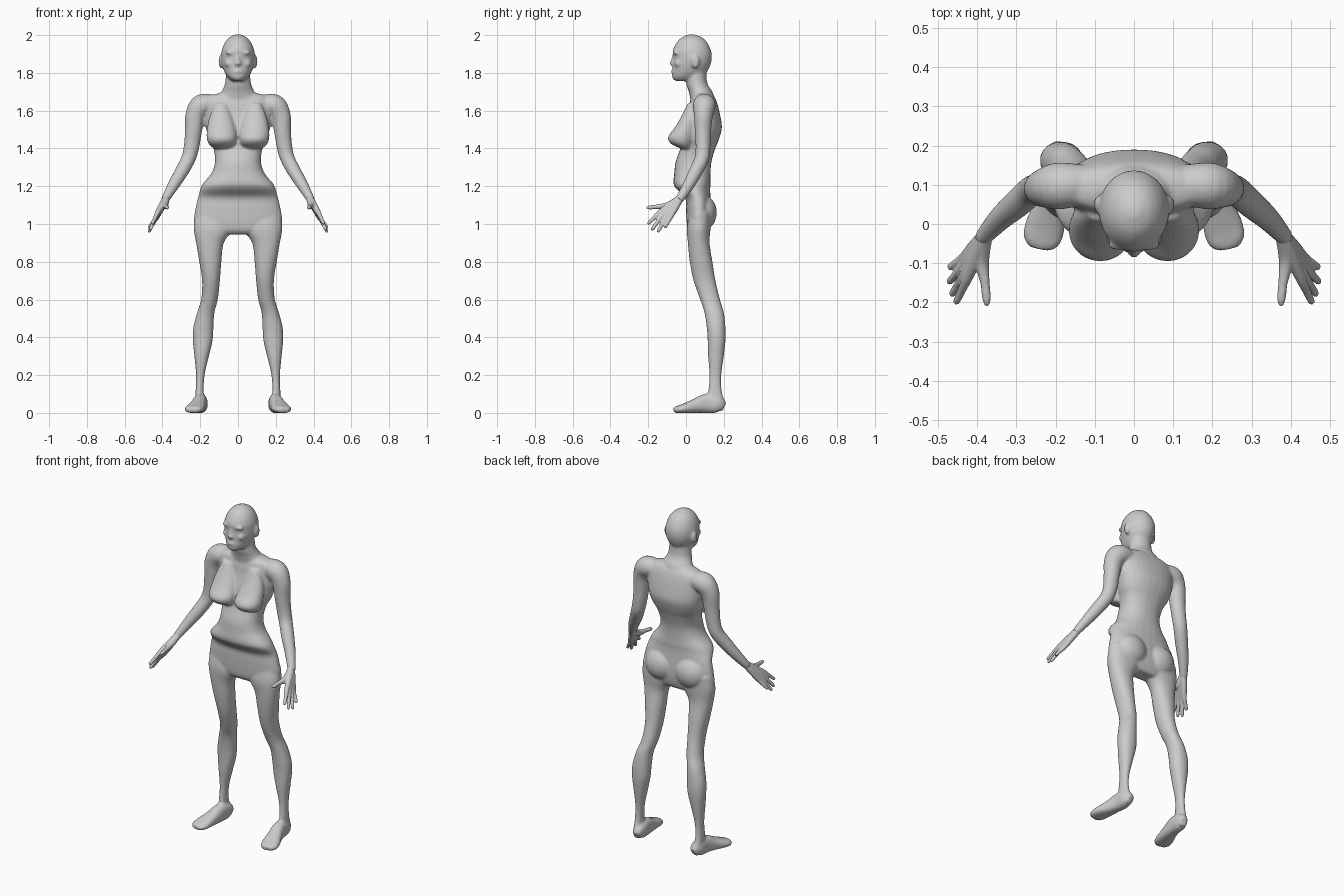
import bpy, bmesh, math
from mathutils import Vector, Matrix

skin = bpy.data.materials.new("plain_grey")
skin.diffuse_color = (0.6, 0.6, 0.6, 1)


def smooth_rows(rows, steps=5):
    """Catmull-Rom interpolation through rows of numbers."""
    out = []
    for i in range(len(rows) - 1):
        p0, p1 = rows[max(i - 1, 0)], rows[i]
        p2, p3 = rows[i + 1], rows[min(i + 2, len(rows) - 1)]
        for k in range(steps):
            t = k / steps
            out.append([0.5 * (2 * b + (c - a) * t + (2 * a - 5 * b + 4 * c - d) * t * t
                               + (3 * b - a - 3 * c + d) * t ** 3)
                        for a, b, c, d in zip(p0, p1, p2, p3)])
    out.append(list(rows[-1]))
    return out


def loft(bm, rows, ref=None, power=2.0, side=1, n=28):
    """Rows of x, y, z, rx, ry. Rings are level, or square to the path if ref is given."""
    rows = smooth_rows(rows)
    rings = []
    for i, (x, y, z, rx, ry) in enumerate(rows):
        u, v = Vector((1, 0, 0)), Vector((0, 1, 0))
        if ref:
            a, b = rows[max(i - 1, 0)], rows[min(i + 1, len(rows) - 1)]
            t = (Vector(b[:3]) - Vector(a[:3])).normalized()
            u = t.cross(Vector(ref)).normalized()
            v = u.cross(t)
        ring = []
        for k in range(n):
            c, s = math.cos(math.tau * k / n), math.sin(math.tau * k / n)
            p = (Vector((x, y, z)) + u * rx * math.copysign(abs(c) ** (2 / power), c)
                 + v * ry * math.copysign(abs(s) ** (2 / power), s))
            p.x *= side
            ring.append(bm.verts.new(p))
        rings.append(ring)
    for a, b in zip(rings, rings[1:]):
        for k in range(n):
            bm.faces.new((a[k], a[(k + 1) % n], b[(k + 1) % n], b[k]))
    bm.faces.new(rings[0])
    bm.faces.new(rings[-1])


def spans(rows):
    """Rows of z, x min, x max, y front, y back turned into loft rows."""
    return [((a + b) / 2, (f + k) / 2, z, (b - a) / 2, (k - f) / 2) for z, a, b, f, k in rows]


def centred(rows):
    return spans([(z, -w, w, f, k) for z, w, f, k in rows])


def blob(bm, loc, radii, side=1):
    m = Matrix.Translation((loc[0] * side, loc[1], loc[2])) @ Matrix.Diagonal((*radii, 1))
    bmesh.ops.create_uvsphere(bm, u_segments=24, v_segments=16, radius=1, matrix=m)


def finish(bm, name, voxel, rounds):
    """Fuse the overlapping volumes into one soft skin."""
    bmesh.ops.recalc_face_normals(bm, faces=bm.faces)
    mesh = bpy.data.meshes.new(name)
    bm.to_mesh(mesh)
    bm.free()
    mesh.materials.append(skin)
    ob = bpy.data.objects.new(name, mesh)
    bpy.context.collection.objects.link(ob)
    fuse = ob.modifiers.new("fuse", 'REMESH')
    fuse.mode = 'VOXEL'
    fuse.voxel_size = voxel
    fuse.use_smooth_shade = True
    soft = ob.modifiers.new("soften", 'SMOOTH')
    soft.factor = 0.5
    soft.iterations = rounds


body = bmesh.new()

# torso: z, half width, front, back
loft(body, centred([
    (1.695, .09, .05, .13), (1.675, .16, .03, .15), (1.64, .185, .02, .165),
    (1.58, .18, .01, .18), (1.51, .17, -.01, .19), (1.45, .155, -.02, .175),
    (1.40, .13, -.03, .155), (1.33, .122, -.055, .135), (1.27, .14, -.062, .13),
    (1.215, .185, -.066, .13), (1.185, .2, -.05, .128), (1.14, .212, -.005, .13),
    (1.08, .226, 0, .135), (1.02, .233, .003, .135), (.97, .21, .01, .125),
    (.945, .17, .03, .11)]), power=2.25)

# neck
loft(body, centred([
    (1.86, .06, .01, .11), (1.79, .064, 0, .108), (1.74, .07, .002, .115),
    (1.70, .088, .015, .14), (1.65, .12, .025, .155)]))

# head
loft(body, centred([
    (2.003, .015, .015, .045), (1.988, .045, -.022, .085), (1.96, .07, -.05, .113),
    (1.92, .086, -.07, .132), (1.885, .09, -.067, .137), (1.85, .087, -.069, .132),
    (1.82, .078, -.071, .12), (1.79, .064, -.074, .1), (1.77, .048, -.071, .08),
    (1.757, .03, -.055, .05)]))

# nose and lips
loft(body, [(0, -.062, 1.90, .008, .008), (0, -.068, 1.87, .01, .011),
            (0, -.072, 1.848, .016, .015), (0, -.065, 1.836, .012, .008)])
blob(body, (0, -.067, 1.807), (.026, .012, .011))

for s in (1, -1):
    # brows, cheeks and ears
    blob(body, (.037, -.052, 1.907), (.03, .016, .011), s)
    blob(body, (.045, -.036, 1.85), (.026, .025, .022), s)
    blob(body, (.09, .05, 1.86), (.013, .022, .036), s)
    # breasts
    loft(body, [(.09, .03, 1.64, .03, .02), (.09, .02, 1.57, .06, .045),
                (.088, 0, 1.51, .075, .06), (.086, -.02, 1.46, .08, .075),
                (.084, -.02, 1.425, .072, .06), (.08, 0, 1.40, .05, .03)], side=s)
    # buttocks
    blob(body, (.1, .085, 1.06), (.1, .078, .095), s)
    # legs: z, inner, outer, front, back
    loft(body, spans([
        (1.06, .04, .225, .02, .13), (.98, .025, .235, .005, .13),
        (.9, .075, .222, .01, .125), (.8, .088, .205, .02, .14),
        (.7, .096, .19, .04, .156), (.6, .107, .195, .075, .18),
        (.53, .125, .217, .098, .2), (.45, .13, .237, .11, .209),
        (.38, .135, .239, .115, .209), (.3, .154, .231, .117, .2),
        (.2, .177, .222, .124, .187), (.12, .182, .224, .118, .189),
        (.06, .178, .226, .11, .203), (.015, .182, .222, .12, .2)]), power=2.15, side=s)
    # feet
    loft(body, [(.19, .2, .03, .02, .024), (.195, .17, .045, .035, .045),
                (.2, .11, .05, .036, .051), (.212, .05, .037, .042, .038),
                (.228, -.01, .024, .051, .025), (.236, -.045, .018, .046, .019),
                (.24, -.064, .015, .026, .013)], ref=(0, 0, 1), power=2.4, side=s)
    # arms
    loft(body, [(.12, .1, 1.63, .05, .05), (.19, .097, 1.628, .06, .06),
                (.226, .092, 1.575, .053, .05), (.236, .09, 1.49, .045, .043),
                (.246, .09, 1.41, .041, .039), (.263, .083, 1.345, .038, .038),
                (.3, .05, 1.275, .036, .036), (.345, .01, 1.2, .03, .03),
                (.388, -.038, 1.125, .021, .022)], ref=(0, 1, 0), side=s)

finish(body, "body", 0.007, 5)

# hands: knuckle and tip of each finger
FINGERS = [((.425, -.138, 1.062), (.455, -.203, 1.0)),
           ((.432, -.128, 1.043), (.466, -.182, .967)),
           ((.435, -.108, 1.032), (.473, -.15, .957)),
           ((.433, -.085, 1.032), (.472, -.112, .98))]
for s, label in ((1, "left_hand"), (-1, "right_hand")):
    hand = bmesh.new()
    wrist = Vector((.378, -.028, 1.14))
    for knuckle, tip in FINGERS:
        k, t = Vector(knuckle), Vector(tip)
        loft(hand, [(*wrist, .019, .019), (*wrist.lerp(k, .5), .018, .018),
                    (*k, .0135, .0135), (*k.lerp(t, .5), .0105, .0105),
                    (*k.lerp(t, .9), .009, .009), (*t, .004, .004)],
             ref=(1, 0, 0), side=s, n=14)
    # thumb
    loft(hand, [(*wrist, .018, .018), (.388, -.09, 1.1, .019, .019),
                (.38, -.15, 1.092, .012, .012), (.376, -.19, 1.088, .011, .011),
                (.375, -.209, 1.086, .005, .005)], ref=(1, 0, 0), side=s, n=14)
    finish(hand, label, 0.004, 2)
